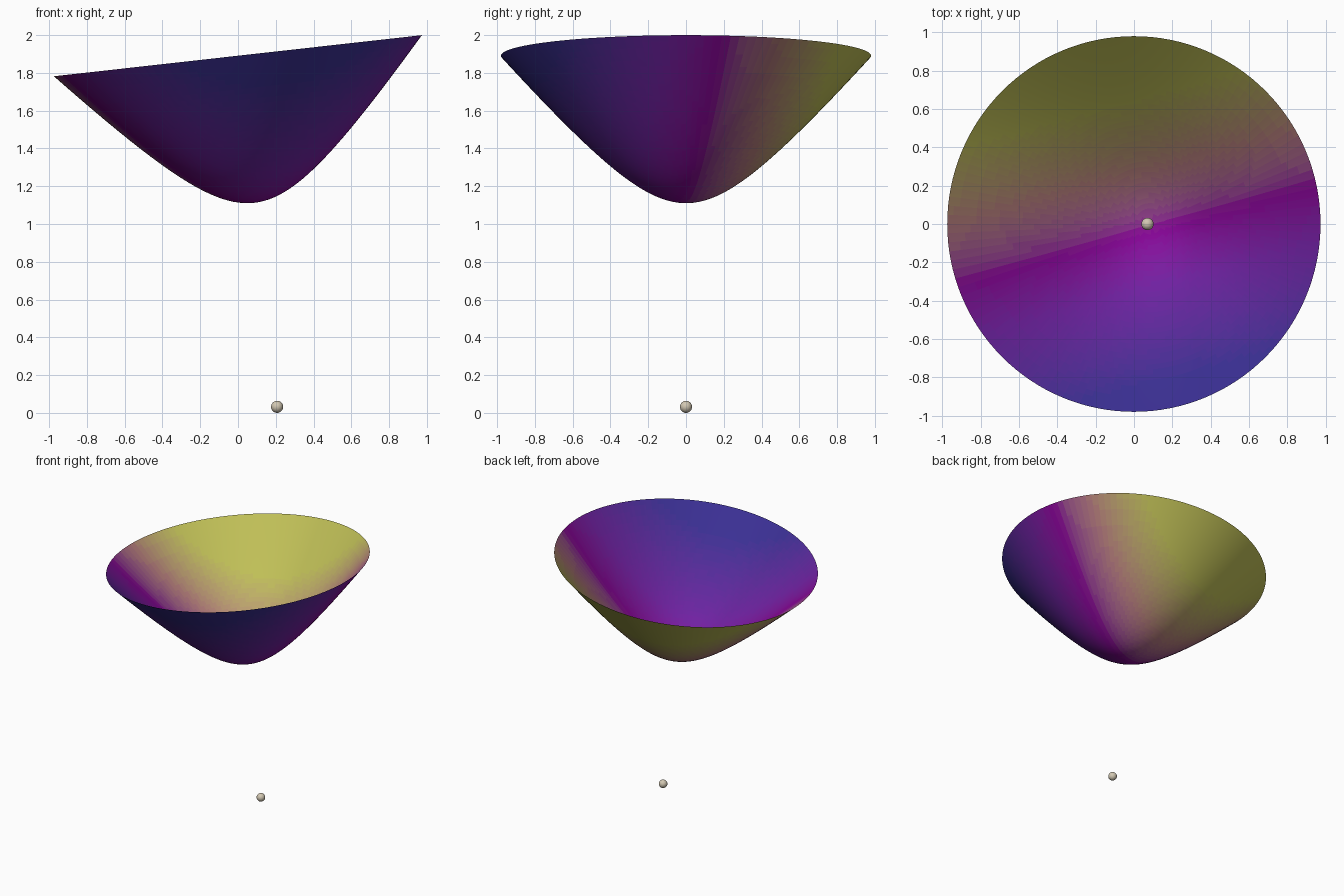
import bpy, bmesh, math
from mathutils import Matrix, Vector

if "Cube" in bpy.data.objects:
    bpy.data.objects.remove(bpy.data.objects["Cube"])

# One sheet of a hyperboloid, tilted slightly about y, with a bead at each focus
TILT = math.atan(0.1117)
A, C_FOCUS, RIM = 0.471, 0.616, 0.98
B = math.sqrt(C_FOCUS ** 2 - A ** 2)
BEAD_R = 0.032
AXIS = Vector((-math.sin(TILT), 0, math.cos(TILT)))
LOW_FOCUS = Vector((0.207, 0, BEAD_R))
RINGS, SIDES, BANDS = 36, 128, 40
STOPS = [(-0.85, (0.04, 0.03, 0.30)), (-0.35, (0.16, 0.015, 0.36)),
         (-0.05, (0.26, 0.0, 0.32)), (0.25, (0.46, 0.20, 0.20)),
         (0.65, (0.53, 0.54, 0.09))]


def material(name, rgb):
    m = bpy.data.materials.new(name)
    m.diffuse_color = (*rgb, 1)
    m.use_nodes = True
    m.node_tree.nodes["Principled BSDF"].inputs["Base Color"].default_value = m.diffuse_color
    return m


def gradient(d):
    if d <= STOPS[0][0]:
        return STOPS[0][1]
    for (d0, c0), (d1, c1) in zip(STOPS, STOPS[1:]):
        if d <= d1:
            return tuple(Vector(c0).lerp(Vector(c1), (d - d0) / (d1 - d0)))
    return STOPS[-1][1]


def finish(name, bm, mats):
    for f in bm.faces:
        f.smooth = True
    mesh = bpy.data.meshes.new(name)
    bm.to_mesh(mesh)
    bm.free()
    for m in mats:
        mesh.materials.append(m)
    ob = bpy.data.objects.new(name, mesh)
    bpy.context.collection.objects.link(ob)
    return ob


# Bowl surface: open at the rim, single skin
bm = bmesh.new()
height = lambda r: A * math.sqrt(1 + (r / B) ** 2)
tip = bm.verts.new((0, 0, A))
rings = []
for i in range(1, RINGS + 1):
    r = RIM * i / RINGS
    rings.append([bm.verts.new((r * math.cos(t), r * math.sin(t), height(r)))
                  for t in (2 * math.pi * k / SIDES for k in range(SIDES))])
for k in range(SIDES):
    n = (k + 1) % SIDES
    bm.faces.new((tip, rings[0][k], rings[0][n]))
    for lo, hi in zip(rings, rings[1:]):
        bm.faces.new((lo[k], hi[k], hi[n], lo[n]))
bmesh.ops.transform(bm, verts=bm.verts, matrix=Matrix.Translation(
    LOW_FOCUS + AXIS * C_FOCUS) @ Matrix.Rotation(-TILT, 4, 'Y'))

# Colour runs across the bowl from blue at the front to yellow at the back
lo, hi = STOPS[0][0], STOPS[-1][0]
for f in bm.faces:
    p = f.calc_center_median()
    d = -0.26 * p.x + 0.97 * p.y
    f.material_index = max(0, min(BANDS - 1, int((d - lo) / (hi - lo) * BANDS)))
finish("bowl_surface", bm, [material(f"bowl_shade_{i}", gradient(lo + (hi - lo) * (i + 0.5) / BANDS))
                            for i in range(BANDS)])

# Focus beads: one below the bowl, one inside it
bead_mat = material("bead_beige", (0.65, 0.58, 0.45))
for name, dist in (("lower_bead", 0), ("inner_bead", 2 * C_FOCUS)):
    bm = bmesh.new()
    bmesh.ops.create_uvsphere(bm, u_segments=32, v_segments=16, radius=BEAD_R)
    finish(name, bm, [bead_mat]).location = LOW_FOCUS + AXIS * dist
